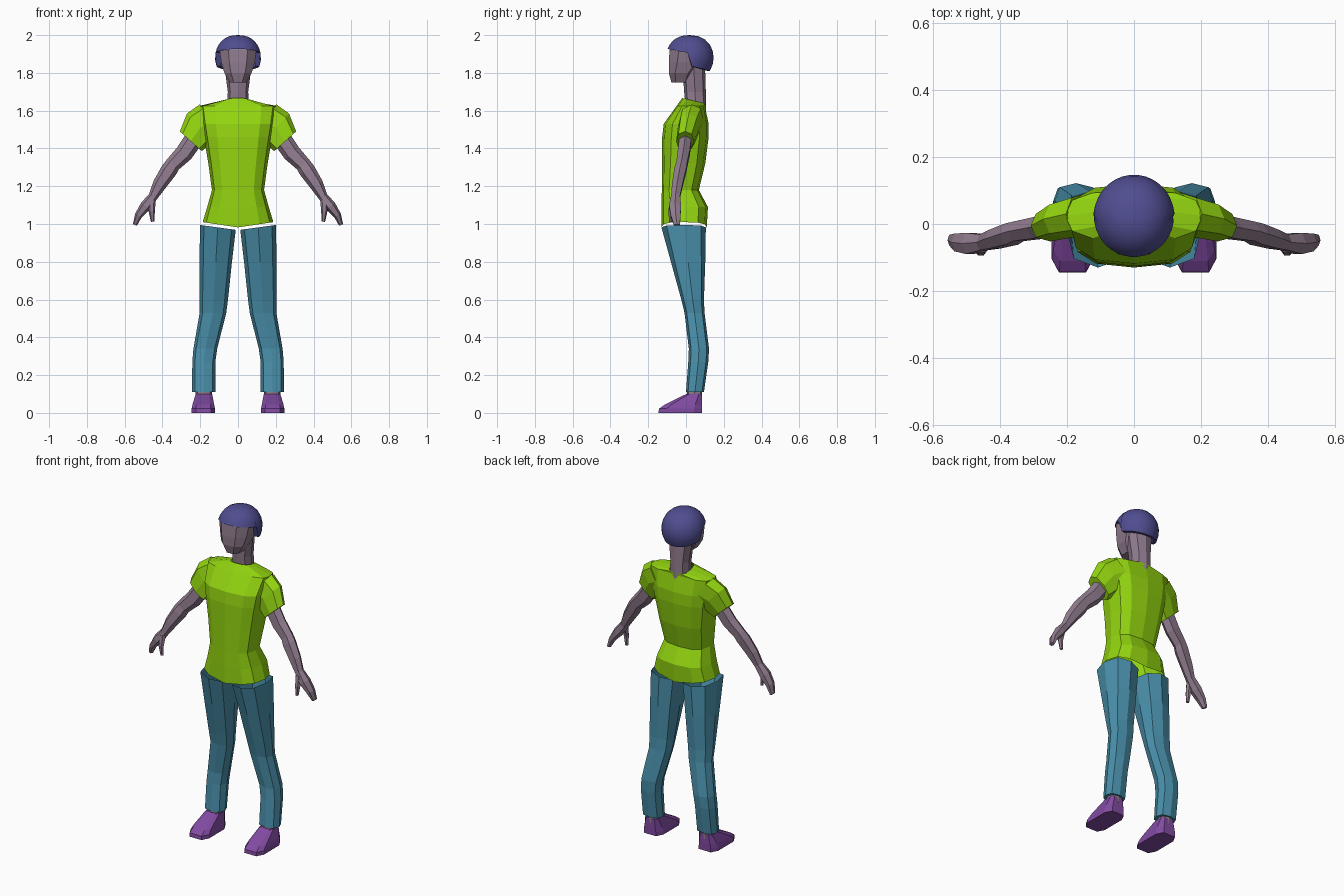
import bpy, bmesh, math
from mathutils import Vector as V

if "Cube" in bpy.data.objects:
    bpy.data.objects.remove(bpy.data.objects["Cube"])


def material(name, rgb):
    m = bpy.data.materials.new(name)
    m.diffuse_color = (*rgb, 1)
    m.use_nodes = True
    m.node_tree.nodes["Principled BSDF"].inputs["Base Color"].default_value = m.diffuse_color
    return m


SKIN = material("mauve skin", (0.28, 0.20, 0.27))
LIME = material("lime shirt", (0.29, 0.66, 0.005))
BLUE = material("blue trousers", (0.068, 0.28, 0.41))
HAIR = material("indigo hair", (0.08, 0.075, 0.28))
SHOE = material("purple shoe", (0.22, 0.07, 0.36))


def finish(name, bm, mat, mirror=False):
    bmesh.ops.recalc_face_normals(bm, faces=bm.faces)
    me = bpy.data.meshes.new(name)
    bm.to_mesh(me)
    bm.free()
    me.materials.append(mat)
    ob = bpy.data.objects.new(name, me)
    bpy.context.collection.objects.link(ob)
    if mirror:
        mod = ob.modifiers.new("mirror", 'MIRROR')
        mod.use_mirror_merge = False
    return ob


def bridge(bm, loops, cap_start, cap_end):
    n = len(loops[0])
    for r, q in zip(loops, loops[1:]):
        for i in range(n):
            j = (i + 1) % n
            bm.faces.new((r[i], r[j], q[j], q[i]))
    if cap_start:
        bm.faces.new(loops[0][::-1])
    if cap_end:
        bm.faces.new(loops[-1])


def tube(name, rings, mat, n=8, p=1.0, turn=0.0, caps=(True, True), mirror=False):
    """Loft through rings of (centre, half axis a, half axis b); p < 1 is boxier."""
    bm = bmesh.new()
    loops = []
    for c, a, b in rings:
        loop = []
        for i in range(n):
            t = 2 * math.pi * i / n + turn
            u, w = math.cos(t), math.sin(t)
            u = math.copysign(abs(u) ** p, u) if abs(u) > 1e-6 else 0
            w = math.copysign(abs(w) ** p, w) if abs(w) > 1e-6 else 0
            loop.append(bm.verts.new(V(c) + V(a) * u + V(b) * w))
        loops.append(loop)
    bridge(bm, loops, *caps)
    return finish(name, bm, mat, mirror)


def level(z, x0, x1, y0, y1, tilt=0.0, ytilt=0.0):
    """Horizontal ring given by its extents, optionally tilted."""
    return (((x0 + x1) / 2, (y0 + y1) / 2, z), ((x1 - x0) / 2, 0, tilt),
            (0, (y1 - y0) / 2, ytilt))


def limb(points):
    """Rings across a path in the xz plane: (x, y, z, half width, half depth)."""
    out = []
    for i, (x, y, z, a, b) in enumerate(points):
        s, e = points[max(i - 1, 0)], points[min(i + 1, len(points) - 1)]
        d = V((e[0] - s[0], 0, e[2] - s[2])).normalized()
        out.append(((x, y, z), (-d.z * a, 0, d.x * a), (0, b, 0)))
    return out


# shirt body, with the hem dipping towards the middle
body = [(1.01, .187, -.13, .11), (1.09, .163, -.13, .116), (1.18, .138, -.128, .068),
        (1.32, .157, -.127, .102), (1.46, .18, -.126, .12), (1.53, .192, -.118, .12),
        (1.625, .205, -.05, .10)]
rings = [level(z, -w, w, y0, y1) for z, w, y0, y1 in body]
rings.append(level(1.652, -.06, .06, -.02, .105, 0, -.015))
shirt = tube("shirt_body", rings, LIME, n=12, p=.72, caps=(False, False))
for v in shirt.data.vertices:
    if v.co.z < 1.02:
        v.co.z = .982 + .028 * abs(v.co.x) / .187

# sleeves
tube("sleeves", [((.135, .03, 1.545), (.068, 0, .088), (0, .065, 0)),
                 ((.20, .015, 1.51), (.07, 0, .075), (0, .058, 0)),
                 ((.25, -.005, 1.438), (.058, 0, .052), (0, .047, 0))],
     LIME, n=8, p=.85, mirror=True)

# trouser legs
legs = [(.982, .012, .202, -.13, .105, .013), (.80, .032, .203, -.08, .102, 0),
        (.60, .053, .205, -.025, .095, 0), (.53, .062, .203, -.008, .098, 0),
        (.34, .11, .236, .015, .122, 0), (.27, .12, .242, .012, .118, 0),
        (.11, .12, .243, 0, .095, 0)]
tube("trouser_legs", [level(*r) for r in legs], BLUE, n=8, p=.75,
     caps=(False, True), mirror=True)

# ankles and shoes
tube("ankles", [level(.07, .138, .224, .005, .085), level(.13, .138, .224, .005, .085)],
     SKIN, p=.75, mirror=True)
shoe = [(0, .119, .248, -.15, .088), (.022, .119, .248, -.148, .088),
        (.045, .124, .243, -.115, .088), (.1, .135, .226, 0, .085)]
tube("shoes", [level(*r) for r in shoe], SHOE, n=8, p=.5, turn=math.pi / 8, mirror=True)

# arms with mitten-like hands, and thumbs
tube("arms", limb([(.22, 0, 1.47, .05, .036), (.285, -.012, 1.375, .048, .036),
                   (.345, -.022, 1.315, .041, .033), (.365, -.03, 1.285, .044, .036),
                   (.415, -.045, 1.21, .037, .032), (.45, -.055, 1.145, .025, .027),
                   (.49, -.058, 1.095, .029, .036), (.527, -.055, 1.045, .02, .03),
                   (.546, -.048, .995, .011, .018)]),
     SKIN, n=6, p=.9, mirror=True)
tube("thumbs", limb([(.455, -.068, 1.13, .02, .018), (.457, -.082, 1.07, .017, .014),
                     (.452, -.08, 1.012, .009, .01)]), SKIN, n=6, mirror=True)

# neck and head
tube("neck", [level(1.60, -.058, .058, 0, .105), level(1.70, -.054, .054, -.01, .105),
              level(1.86, -.075, .075, -.02, .10)], SKIN, n=8, p=.8)
head = [(1.748, .044, -.08, .02), (1.80, .077, -.095, .05), (1.855, .094, -.097, .10),
        (1.92, .104, -.093, .12), (1.965, .07, -.06, .09)]
tube("head", [level(z, -w, w, y0, y1) for z, w, y0, y1 in head], SKIN,
     n=8, p=.75, turn=math.pi / 8)

# hair: a dome from the crown down to a stepped hem, with a thin turned-in lip
N, STEPS = 32, 7
bm = bmesh.new()
loops = [[] for _ in range(STEPS + 1)]
for i in range(N):
    t = 2 * math.pi * (i + .5) / N
    cx, cy = math.cos(t), math.sin(t)
    hem = 1.838 - .028 * cy if cy > 0 else 1.905 - .022 * cy
    low = math.asin(max(-1, min(1, (hem - 1.88) / .12)))
    for k in range(1, STEPS + 1):
        e = math.pi / 2 + (low - math.pi / 2) * k / STEPS
        r = math.cos(e) ** .85
        loops[k - 1].append(bm.verts.new((.122 * r * cx, .02 + .127 * r * cy,
                                          1.88 + .12 * math.sin(e))))
    loops[STEPS].append(bm.verts.new((.09 * cx, .02 + .095 * cy, hem)))
bridge(bm, loops, False, False)
crown = bm.verts.new((0, .02, 2.0))
for i in range(N):
    bm.faces.new((crown, loops[0][i], loops[0][(i + 1) % N]))
hair = finish("hair", bm, HAIR)
bpy.ops.object.select_all(action='DESELECT')
hair.select_set(True)
bpy.context.view_layer.objects.active = hair
bpy.ops.object.shade_smooth_by_angle(angle=math.radians(40))
